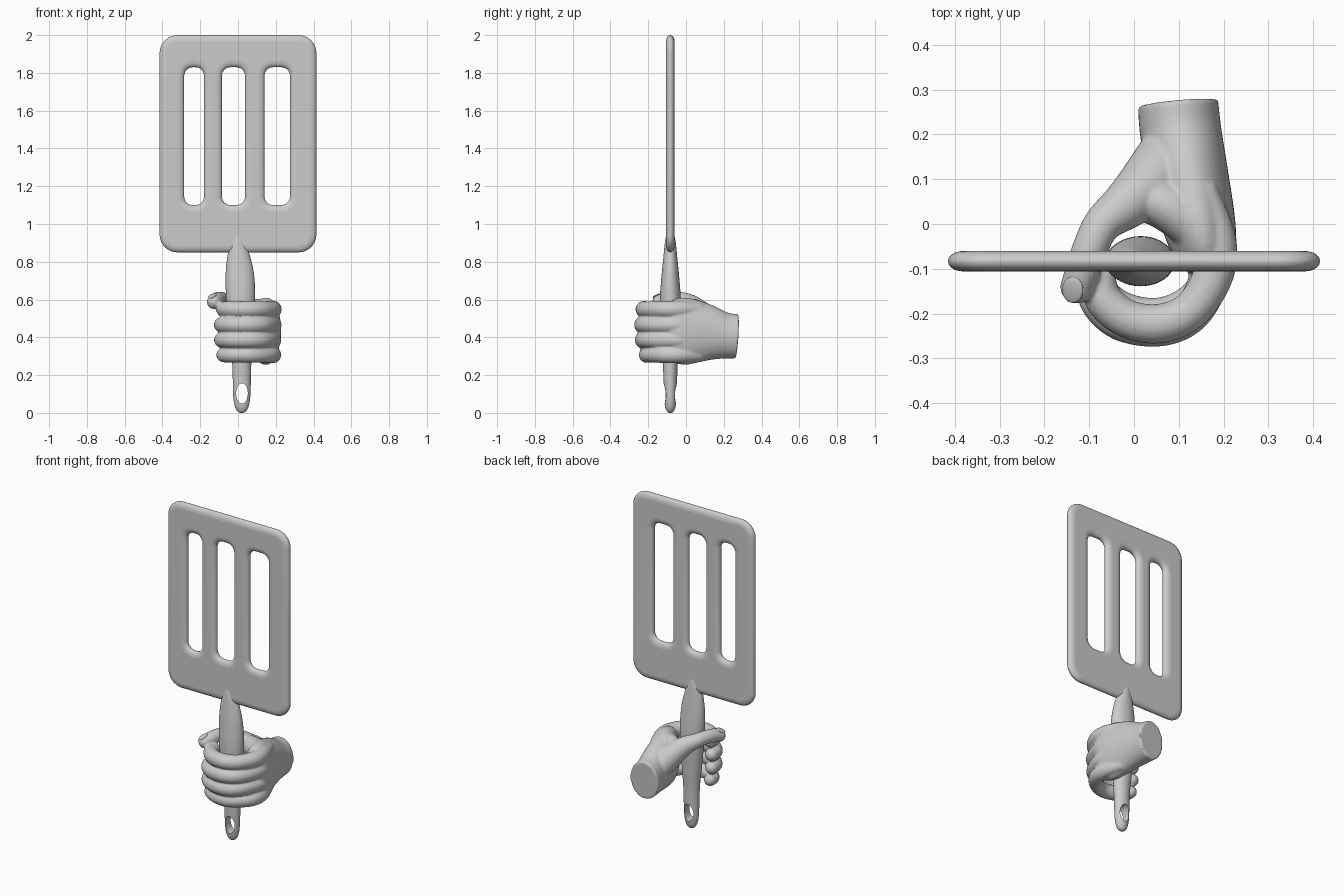
import bpy, bmesh, math
from mathutils import Vector

if "Cube" in bpy.data.objects:
    bpy.data.objects.remove(bpy.data.objects["Cube"])


def spline(keys, steps):
    """Catmull-Rom resampling of (x, y, z, radius_side, radius_up) keys."""
    ks = [Vector(k) for k in keys]
    ks = [ks[0] * 2 - ks[1]] + ks + [ks[-1] * 2 - ks[-2]]
    out = []
    for i in range(1, len(ks) - 2):
        p, q, r, s = ks[i - 1:i + 3]
        for j in range(steps):
            t = j / steps
            out.append(0.5 * (q * 2 + (r - p) * t + (p * 2 - q * 5 + r * 4 - s) * t ** 2
                              + (q * 3 - p - r * 3 + s) * t ** 3))
    return out + [ks[-2]]


def loft(bm, keys, up, steps=5, sides=28):
    """Closed tube with elliptical rings along a path."""
    ks = spline(keys, steps)
    pts = [Vector(k[:3]) for k in ks]
    rings = []
    for i, k in enumerate(ks):
        t = (pts[min(i + 1, len(pts) - 1)] - pts[max(i - 1, 0)]).normalized()
        side = t.cross(Vector(up)).normalized()
        u = side.cross(t)
        rings.append([bm.verts.new(pts[i] + side * k[3] * math.cos(a) + u * k[4] * math.sin(a))
                      for a in (2 * math.pi * n / sides for n in range(sides))])
    for a, b in zip(rings, rings[1:]):
        for n in range(sides):
            m = (n + 1) % sides
            bm.faces.new((a[n], a[m], b[m], b[n]))
    bm.faces.new(rings[0])
    bm.faces.new(rings[-1])


def ball(bm, centre, r):
    vs = bmesh.ops.create_uvsphere(bm, u_segments=24, v_segments=16, radius=r)["verts"]
    bmesh.ops.translate(bm, verts=vs, vec=centre)


def finish(bm, name):
    bmesh.ops.recalc_face_normals(bm, faces=bm.faces)
    me = bpy.data.meshes.new(name)
    bm.to_mesh(me)
    bm.free()
    ob = bpy.data.objects.new(name, me)
    bpy.context.collection.objects.link(ob)
    return ob


def smooth(ob):
    bpy.ops.object.select_all(action='DESELECT')
    ob.select_set(True)
    bpy.context.view_layer.objects.active = ob
    bpy.ops.object.shade_smooth_by_angle(angle=math.radians(45))


# Blade: rounded rectangle outline with three slots, rounded edges
BEV, FLAT = 0.035, 0.62
cu = bpy.data.curves.new("blade", 'CURVE')
cu.dimensions, cu.fill_mode = '2D', 'BOTH'
cu.bevel_depth, cu.bevel_resolution, cu.extrude = BEV, 4, 0.002


def rounded_rect(x0, x1, z0, z1, r):
    pts = []
    for cx, cz, a0 in ((x1 - r, z1 - r, 0), (x0 + r, z1 - r, 90),
                       (x0 + r, z0 + r, 180), (x1 - r, z0 + r, 270)):
        for n in range(9):
            a = math.radians(a0 + 90 * n / 8)
            pts.append((cx + r * math.cos(a), cz + r * math.sin(a)))
    s = cu.splines.new('POLY')
    s.points.add(len(pts) - 1)
    for p, (x, z) in zip(s.points, pts):
        p.co = (x, z, 0, 1)
    s.use_cyclic_u = True


rounded_rect(-0.415 + BEV, 0.415 - BEV, 0.85 + BEV, 2.0 - BEV, 0.06)
for x0, x1 in ((-0.285, -0.18), (-0.085, 0.037), (0.14, 0.275)):
    rounded_rect(x0 - BEV, x1 + BEV, 1.10 - BEV, 1.83 + BEV, 0.08)
blade = bpy.data.objects.new("blade", cu)
bpy.context.collection.objects.link(blade)
blade.location = (0, -0.083, 0)
blade.rotation_euler = (math.pi / 2, 0, 0)
blade.scale = (1, 1, FLAT)
bpy.context.view_layer.objects.active = blade
blade.select_set(True)
bpy.ops.object.convert(target='MESH')
smooth(bpy.context.view_layer.objects.active)

# Handle: tapered oval bar with a hanging hole
bm = bmesh.new()
Y = -0.083
loft(bm, [(x, Y, z, a, b) for x, z, a, b in (
    (0.02, 0.0, 0.008, 0.008), (0.02, 0.01, 0.024, 0.019), (0.02, 0.04, 0.038, 0.029),
    (0.02, 0.1, 0.046, 0.033), (0.02, 0.25, 0.05, 0.039), (0.018, 0.4, 0.062, 0.049),
    (0.015, 0.58, 0.076, 0.056), (0.01, 0.72, 0.076, 0.047), (0.004, 0.82, 0.062, 0.037),
    (0, 0.9, 0.038, 0.029), (0, 0.96, 0.005, 0.018))], (0, 1, 0), sides=40)
handle = finish(bm, "handle")
bm = bmesh.new()
loft(bm, [(0.021, -0.3, 0.103, 0.031, 0.054), (0.021, 0.1, 0.103, 0.031, 0.054)],
     (0, 0, 1), steps=1, sides=32)
cutter = finish(bm, "hanging_hole_cutter")
cutter.hide_render = True
cutter.hide_set(True)
mod = handle.modifiers.new("hole", 'BOOLEAN')
mod.operation, mod.solver, mod.object = 'DIFFERENCE', 'EXACT', cutter
bpy.context.view_layer.objects.active = handle
bpy.ops.object.modifier_apply(modifier="hole")
bpy.data.objects.remove(cutter)
smooth(handle)

# Hand: palm, four curled fingers and a thumb fused together
bm = bmesh.new()
loft(bm, [(x, y, z, a, b) for x, y, z, a, b in (
    (0.098, 0.27, 0.405, 0.09, 0.117), (0.105, 0.2, 0.41, 0.091, 0.124),
    (0.122, 0.1, 0.425, 0.09, 0.155), (0.145, 0.0, 0.432, 0.082, 0.178),
    (0.158, -0.06, 0.428, 0.07, 0.168), (0.162, -0.1, 0.425, 0.045, 0.14))],
     (0, 0, 1), sides=40)

for z, dx, dy, r in ((0.548, 0.005, 0.0, 0.043), (0.466, -0.006, -0.006, 0.044),
                     (0.386, -0.006, -0.004, 0.043), (0.307, 0.004, 0.016, 0.041)):
    path = [(0.15, 0.08, z, r * 0.8), (0.182, -0.03, z, r * 1.05),
            (0.176 + dx / 2, -0.11, z, r * 1.05), (0.13, -0.19 + dy, z, r),
            (0.06, -0.222 + dy, z, r * 1.03), (-0.02 + dx, -0.212 + dy, z, r),
            (-0.072 + dx, -0.17 + dy / 2, z, r * 0.98), (-0.083 + dx, -0.125, z, r * 0.88)]
    loft(bm, [(x, y, h, w, w) for x, y, h, w in path], (0, 0, 1))
    ball(bm, path[-1][:3], r * 0.88)

thumb = [(0.09, 0.17, 0.43, 0.07), (0.045, 0.1, 0.50, 0.072), (-0.015, 0.045, 0.56, 0.056),
         (-0.07, 0.0, 0.592, 0.043), (-0.098, -0.055, 0.602, 0.04),
         (-0.115, -0.105, 0.598, 0.039), (-0.127, -0.14, 0.588, 0.037)]
loft(bm, [(x, y, z, w, w) for x, y, z, w in thumb], (0, 0, 1))
ball(bm, thumb[-1][:3], 0.038)
# Web between thumb and index finger
loft(bm, [(0.02, 0.06, 0.53, 0.05, 0.06), (0.08, 0.035, 0.54, 0.055, 0.065),
          (0.15, -0.02, 0.545, 0.05, 0.05)], (0, 0, 1))
hand = finish(bm, "hand")
mod = hand.modifiers.new("fuse", 'REMESH')
mod.mode, mod.voxel_size = 'VOXEL', 0.006
mod = hand.modifiers.new("soften", 'SMOOTH')
mod.factor, mod.iterations = 0.5, 5
bpy.context.view_layer.objects.active = hand
for name in ("fuse", "soften"):
    bpy.ops.object.modifier_apply(modifier=name)
smooth(hand)

# Thumb nail
bm = bmesh.new()
ball(bm, (0, 0, 0), 1)
nail = finish(bm, "thumb_nail")
nail.scale = (0.025, 0.031, 0.006)
nail.location = (-0.137, -0.147, 0.619)
nail.rotation_euler = (0.4, -0.3, -0.3)
smooth(nail)
